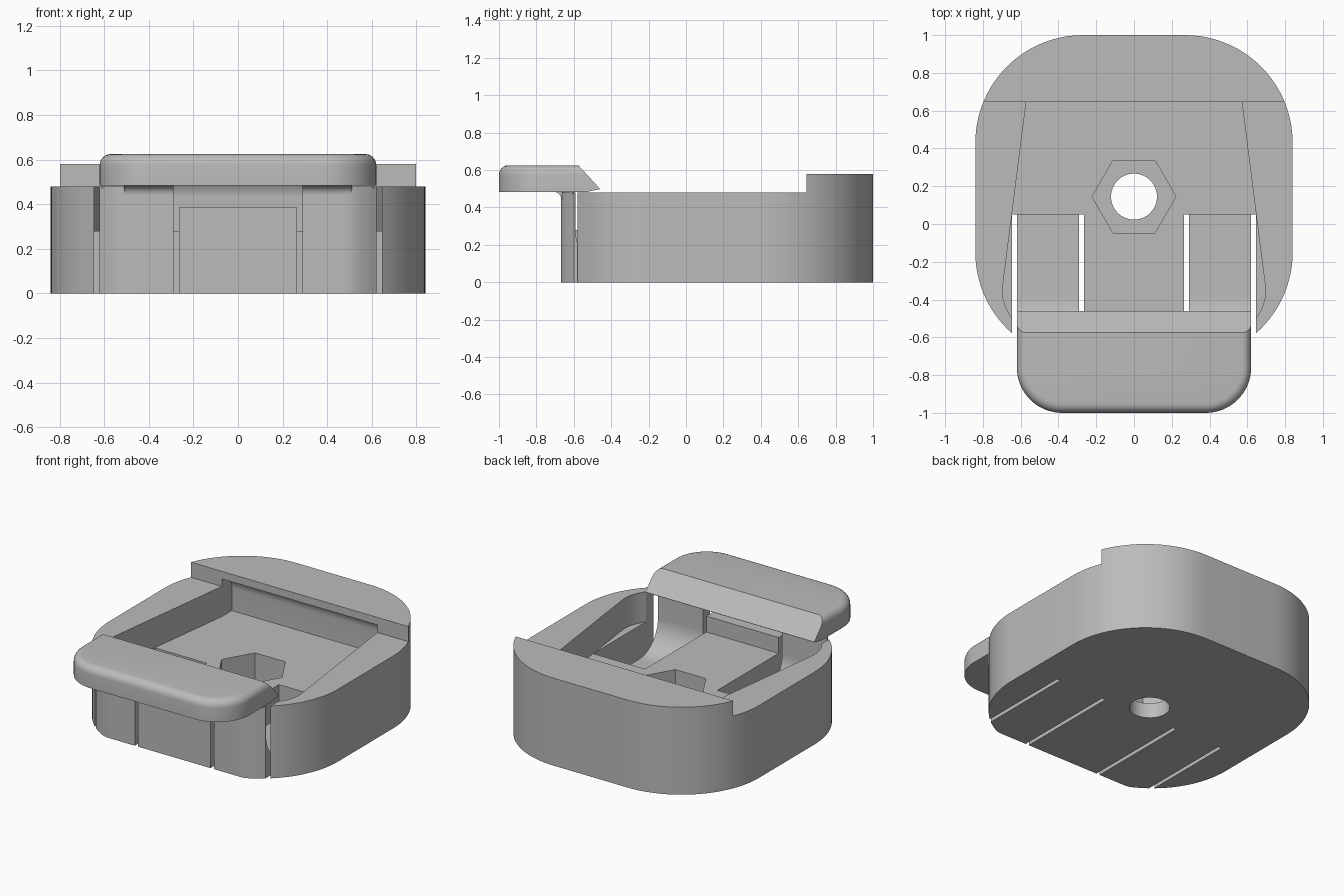
import bpy, bmesh, math
from mathutils import Vector

if "Cube" in bpy.data.objects:
    bpy.data.objects.remove(bpy.data.objects["Cube"], do_unlink=True)

grey = bpy.data.materials.new("plain grey")
grey.use_nodes = True
grey.diffuse_color = (0.5, 0.5, 0.5, 1)
grey.node_tree.nodes["Principled BSDF"].inputs["Base Color"].default_value = (0.5, 0.5, 0.5, 1)


def arc(cx, cy, r, start, end, n=16):
    angles = [math.radians(start + (end - start) * i / n) for i in range(n + 1)]
    return [(cx + r * math.cos(a), cy + r * math.sin(a)) for a in angles]


def prism(name, points, low, high, axis="z"):
    """Extrude a closed profile along z (points are x, y) or x (points are y, z)."""
    bm = bmesh.new()
    place = (lambda a, b, t: (a, b, t)) if axis == "z" else (lambda a, b, t: (t, a, b))
    face = bm.faces.new([bm.verts.new(place(a, b, low)) for a, b in points])
    result = bmesh.ops.extrude_face_region(bm, geom=[face])
    moved = [v for v in result["geom"] if isinstance(v, bmesh.types.BMVert)]
    bmesh.ops.translate(bm, verts=moved, vec=place(0, 0, high - low))
    return finish(name, bm)


def finish(name, bm):
    bmesh.ops.recalc_face_normals(bm, faces=bm.faces)
    mesh = bpy.data.meshes.new(name)
    bm.to_mesh(mesh)
    bm.free()
    obj = bpy.data.objects.new(name, mesh)
    bpy.context.collection.objects.link(obj)
    mesh.materials.append(grey)
    return obj


def box(name, x0, x1, y0, y1, z0, z1):
    return prism(name, [(x0, y0), (x1, y0), (x1, y1), (x0, y1)], z0, z1)


def activate(obj):
    bpy.ops.object.select_all(action="DESELECT")
    obj.select_set(True)
    bpy.context.view_layer.objects.active = obj


def smooth(obj):
    activate(obj)
    bpy.ops.object.shade_smooth_by_angle(angle=math.radians(25))


def mirrored(half):
    return half + [(-x, y) for x, y in reversed(half)]


# Body: rounded block with a flat front
half = arc(0.27, -0.15, 0.57, -90, 0, 24) + arc(0.27, 0.43, 0.57, 0, 90, 24)
half = [(x, max(y, -0.667)) for x, y in half]
body = prism("body", mirrored(half), 0, 0.58)

# Cutters: lowered top, tapered pocket, rear undercut, nut seat and bolt hole
pocket = [(0.62, -0.592), (0.645, -0.5), (0.675, -0.45), (0.692, -0.4),
          (0.697, -0.35), (0.69, -0.29), (0.57, 0.65)]
undercut = [(0.6, 0.28), (0.75, 0.28), (0.75, 0.43)] + arc(0.65, 0.43, 0.1, 0, 90, 10) + [(0.6, 0.53)]
cutters = [
    box("cut_top", -1, 1, -1, 0.645, 0.48, 0.8),
    prism("cut_pocket", mirrored(pocket), 0.28, 0.52),
    prism("cut_undercut", undercut, -0.57, 0.57, "x"),
    prism("cut_hex", arc(0, 0.145, 0.222, 0, 300, 5), 0.1, 0.4),
    prism("cut_hole", arc(0, 0.145, 0.122, 0, 348.75, 31), -0.1, 0.3),
    box("cut_centre", -0.28, 0.28, -0.8, -0.55, 0.385, 0.6),
]
# Cutters: flexing fingers, thinned with a curved root, and the slots beside them
scoop = arc(-0.392, 0.28, 0.2, 180, 270) + [(0.05, 0.08), (0.05, 0.54), (-0.592, 0.54)]
for s in (-1, 1):
    cutters.append(prism("cut_scoop", scoop, s * 0.28, s * 0.63, "x"))
    for a, b in ((0.265, 0.29), (0.62, 0.645)):
        cutters.append(box("cut_slot", s * a, s * b, -0.9, 0.05, -0.1, 0.7))

for cutter in cutters:
    cutter.hide_render = True
    mod = body.modifiers.new(cutter.name, "BOOLEAN")
    mod.operation = "DIFFERENCE"
    mod.solver = "EXACT"
    mod.object = cutter
    activate(body)
    bpy.ops.object.modifier_apply(modifier=mod.name)
    bpy.data.objects.remove(cutter, do_unlink=True)
smooth(body)

# Latch: rounded thumb plate with a sloping hooked nose
latch = prism("latch_plate", mirrored(arc(0.38, -0.76, 0.24, -90, 0) + [(0.62, -0.46)]), 0.483, 0.625)
bm = bmesh.new()
bm.from_mesh(latch.data)
rim = [e for e in bm.edges if all(v.co.z > 0.6 for v in e.verts)
       and any(v.co.y < -0.5 for v in e.verts)]
bmesh.ops.bevel(bm, geom=rim, offset=0.05, segments=6, profile=0.5, affect="EDGES")
for co, no in (((0, -0.575, 0.625), (0, 0.125, 0.115)), ((0, -0.46, 0.498), (0, 0.015, -0.07))):
    bmesh.ops.bisect_plane(bm, geom=bm.verts[:] + bm.edges[:] + bm.faces[:], dist=1e-5,
                           plane_co=Vector(co), plane_no=Vector(no), clear_outer=True)
    bmesh.ops.holes_fill(bm, edges=[e for e in bm.edges if e.is_boundary], sides=0)
bmesh.ops.recalc_face_normals(bm, faces=bm.faces)
bm.to_mesh(latch.data)
bm.free()
smooth(latch)

# Fillets and joints between the fingers and the latch
fillet = arc(-0.707, 0.443, 0.04, 0, 90, 8) + [(-0.707, 0.486), (-0.62, 0.486), (-0.62, 0.443)]
for s, side in ((1, "left"), (-1, "right")):
    smooth(prism(side + "_latch_fillet", fillet, s * 0.29, s * 0.51, "x"))
    box(side + "_latch_joint", s * 0.29, s * 0.61, -0.61, -0.595, 0.47, 0.486)
